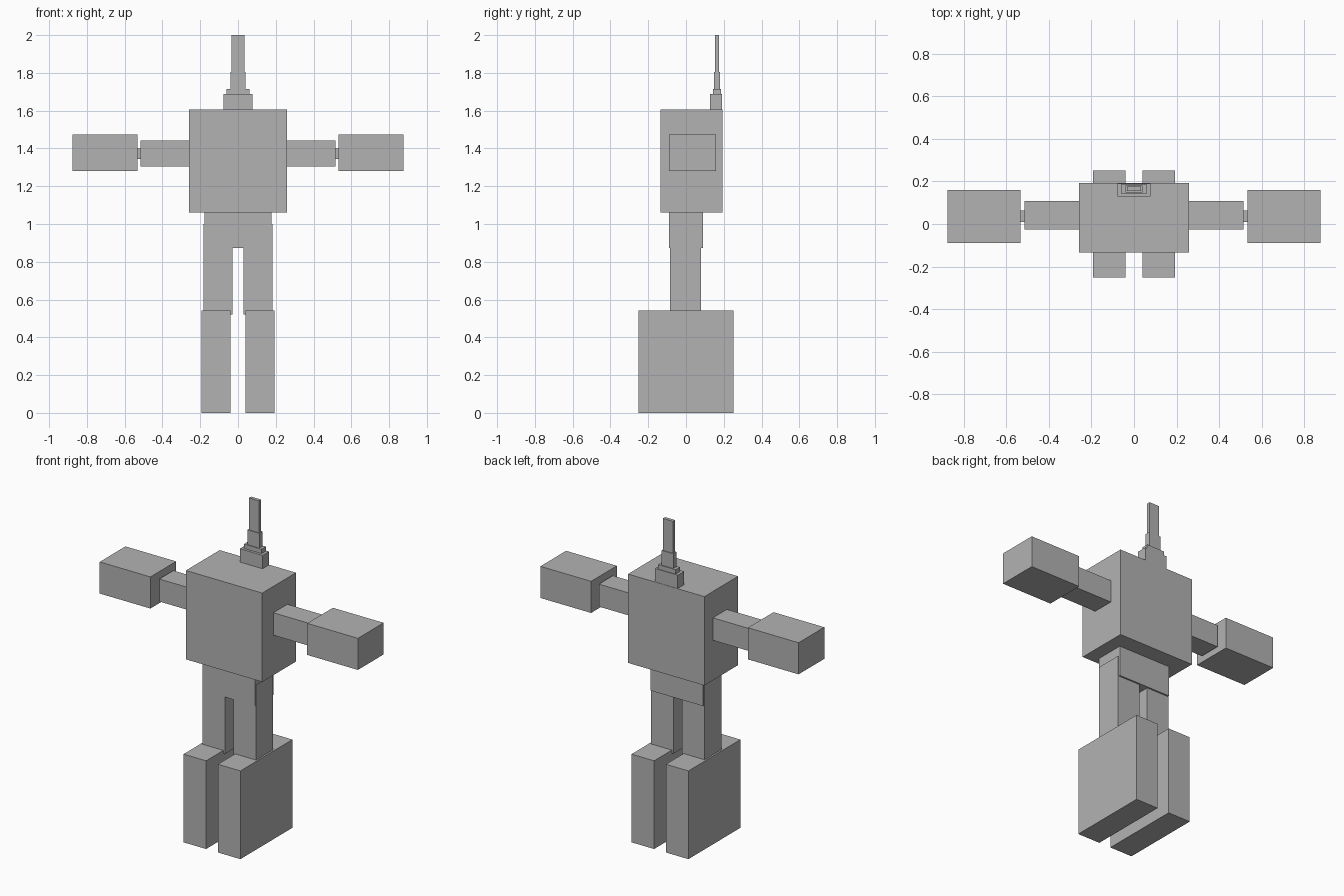
import bpy

default_cube = bpy.data.objects.get("Cube")
if default_cube:
    bpy.data.objects.remove(default_cube, do_unlink=True)

GREY = (0.45, 0.45, 0.45, 1)
grey = bpy.data.materials.new("plain grey")
grey.use_nodes = True
grey.diffuse_color = GREY
grey.node_tree.nodes["Principled BSDF"].inputs["Base Color"].default_value = GREY


def box(name, xs, ys, zs):
    """Box spanning the given (low, high) range on each axis."""
    spans = (xs, ys, zs)
    bpy.ops.mesh.primitive_cube_add(size=1, location=[(a + b) / 2 for a, b in spans])
    part = bpy.context.object
    part.name = name
    part.scale = [b - a for a, b in spans]
    bpy.ops.object.transform_apply(location=False, rotation=False, scale=True)
    part.data.materials.append(grey)


def pair(name, xs, ys, zs):
    """The same box on the left (+x) and the right (-x)."""
    box("left_" + name, xs, ys, zs)
    box("right_" + name, (-xs[1], -xs[0]), ys, zs)


# Body
box("torso", (-0.259, 0.259), (-0.135, 0.192), (1.06, 1.605))
box("hips", (-0.178, 0.178), (-0.089, 0.09), (0.873, 1.065))

# Arms
pair("upper_arm", (0.25, 0.515), (-0.027, 0.109), (1.305, 1.443))
pair("wrist", (0.51, 0.54), (0.01, 0.064), (1.345, 1.4))
pair("forearm", (0.532, 0.876), (-0.089, 0.16), (1.281, 1.475))

# Legs
pair("thigh", (0.029, 0.183), (-0.085, 0.08), (0.522, 1.0))
pair("lower_leg", (0.04, 0.193), (-0.252, 0.252), (0, 0.541))

# Stepped antenna at the back of the torso top
box("antenna_base", (-0.077, 0.077), (0.128, 0.19), (1.6, 1.687))
box("antenna_collar", (-0.06, 0.06), (0.144, 0.186), (1.68, 1.714))
box("antenna_lower_mast", (-0.04, 0.04), (0.149, 0.18), (1.71, 1.804))
box("antenna_upper_mast", (-0.034, 0.034), (0.154, 0.175), (1.8, 2.0))
